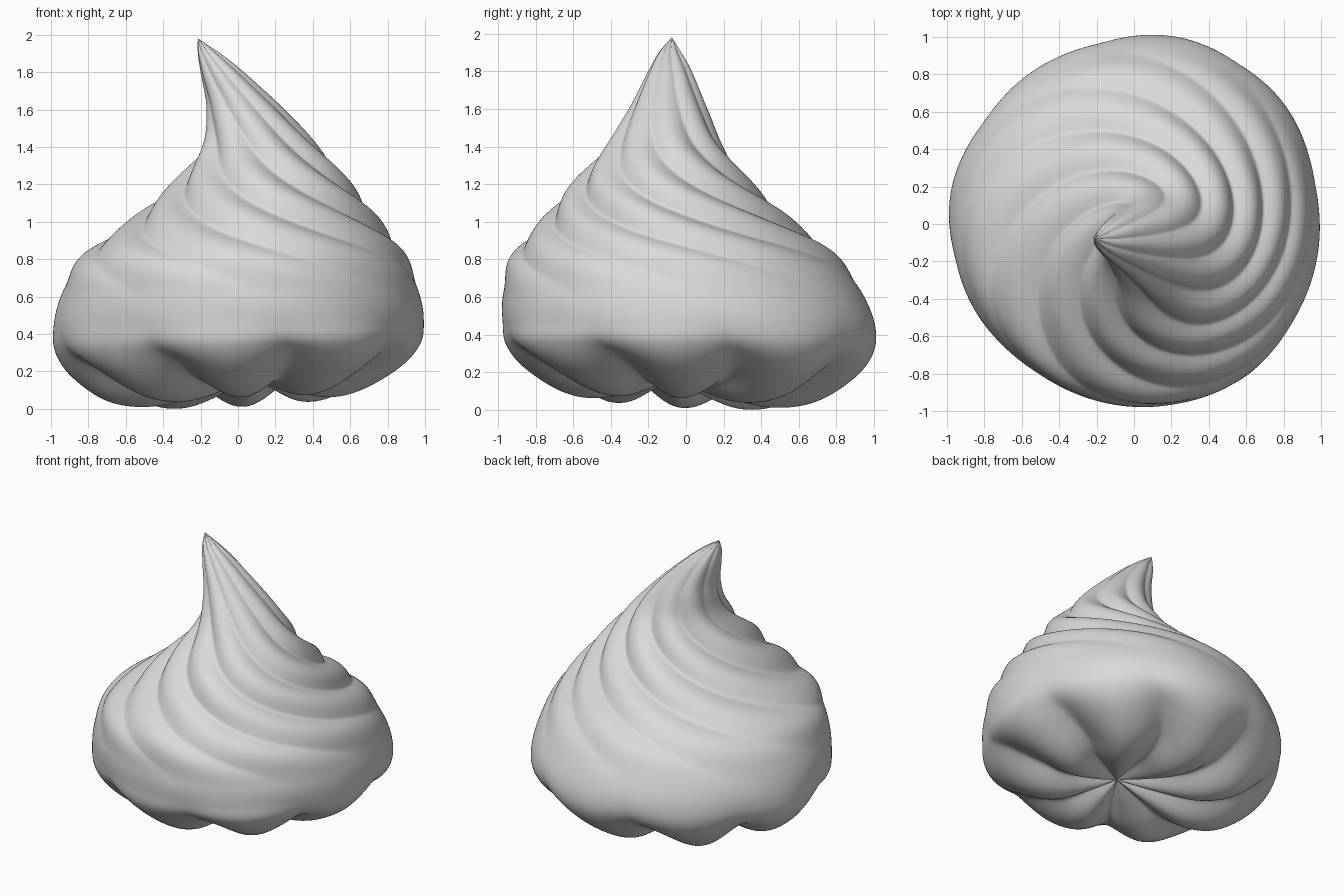
import bpy
import bmesh
from math import sin, cos, radians, pi, hypot
from mathutils import Vector

if "Cube" in bpy.data.objects:
    bpy.data.objects.remove(bpy.data.objects["Cube"], do_unlink=True)

LOBES = 8
SEGMENTS = LOBES * 28
STEPS = 12
TILT = .055
WOBBLE = .03

# Profile from underside centre to tip:
# radius, height, centre x, centre y, twist in degrees, groove depth
PROFILE = [Vector(row) for row in (
    (0, .15, .08, -.08, 36, 0),
    (.2, .09, .06, -.06, 36, .06),
    (.45, .04, .03, -.03, 36, .1),
    (.66, .075, .01, 0, 35, .12),
    (.86, .19, .02, .01, 32, .09),
    (.97, .31, .02, .015, 28, .04),
    (.99, .44, .02, .015, 26, .012),
    (.96, .6, .025, -.015, 22, .006),
    (.875, .8, .035, -.06, -8, .025),
    (.67, 1, .09, -.1, -53, .045),
    (.475, 1.2, .125, -.125, -96, .05),
    (.31, 1.4, .12, -.115, -129, .038),
    (.205, 1.6, .04, -.095, -147, .02),
    (.115, 1.8, -.085, -.085, -157, .012),
    (.06, 1.9, -.155, -.085, -161, .008),
    (0, 1.98, -.215, -.075, -163, 0),
)]


def smooth_path(points, steps):
    """Smooth curve through all the points."""
    path = []
    for i in range(len(points) - 1):
        a, b, c = points[max(i - 1, 0)], points[i], points[i + 1]
        d = points[min(i + 2, len(points) - 1)]
        for k in range(steps):
            t = k / steps
            path.append(b + ((c - a) * t + (a * 2 - b * 5 + c * 4 - d) * t ** 2
                             + (b * 3 - a - c * 3 + d) * t ** 3) * .5)
    path.append(points[-1])
    return path


def lobe(angle):
    """Rounded ridges with narrow creases between them."""
    return (sin(angle * LOBES / 2) ** 2 + .02) ** .5 - .8


path = smooth_path(PROFILE, STEPS)
bm = bmesh.new()

# Twisted, fluted rings, slightly three-cornered near the base
rings = []
for i in range(1, len(path) - 1):
    r, z, cx, cy, twist, depth = path[i]
    dr = path[i + 1][0] - path[i - 1][0]
    dz = path[i + 1][1] - path[i - 1][1]
    length = hypot(dr, dz)
    ring = []
    for s in range(SEGMENTS):
        angle = 2 * pi * s / SEGMENTS
        push = depth * lobe(angle)
        turn = angle + radians(twist - 14)
        radius = max(r + push * dz / length, .002)
        radius *= 1 - WOBBLE * max(0, 1 - z) * cos(3 * turn)
        ring.append(bm.verts.new((cx + radius * cos(turn), cy + radius * sin(turn),
                                  z - push * dr / length)))
    rings.append(ring)

for low, high in zip(rings, rings[1:]):
    for s in range(SEGMENTS):
        n = (s + 1) % SEGMENTS
        bm.faces.new((low[s], low[n], high[n], high[s]))

# Close the underside and the tip
bottom = bm.verts.new((path[0][2], path[0][3], path[0][1]))
tip = bm.verts.new((path[-1][2], path[-1][3], path[-1][1]))
for s in range(SEGMENTS):
    n = (s + 1) % SEGMENTS
    bm.faces.new((bottom, rings[0][n], rings[0][s]))
    bm.faces.new((tip, rings[-1][s], rings[-1][n]))

# Slightly slanted underside, resting on the ground
for v in bm.verts:
    v.co.z += TILT * (v.co.x - v.co.y) * max(0, 1 - v.co.z / .6)
drop = min(v.co.z for v in bm.verts)
for v in bm.verts:
    v.co.z -= drop * max(0, 1 - v.co.z)
bm.normal_update()

mesh = bpy.data.meshes.new("cream_swirl")
bm.to_mesh(mesh)
bm.free()
swirl = bpy.data.objects.new("cream_swirl", mesh)
bpy.context.collection.objects.link(swirl)
for face in mesh.polygons:
    face.use_smooth = True

# Plain pale colour
colour = (.7, .7, .7, 1)
mat = bpy.data.materials.new("pale_cream")
mat.use_nodes = True
mat.diffuse_color = colour
mat.node_tree.nodes["Principled BSDF"].inputs["Base Color"].default_value = colour
mesh.materials.append(mat)
